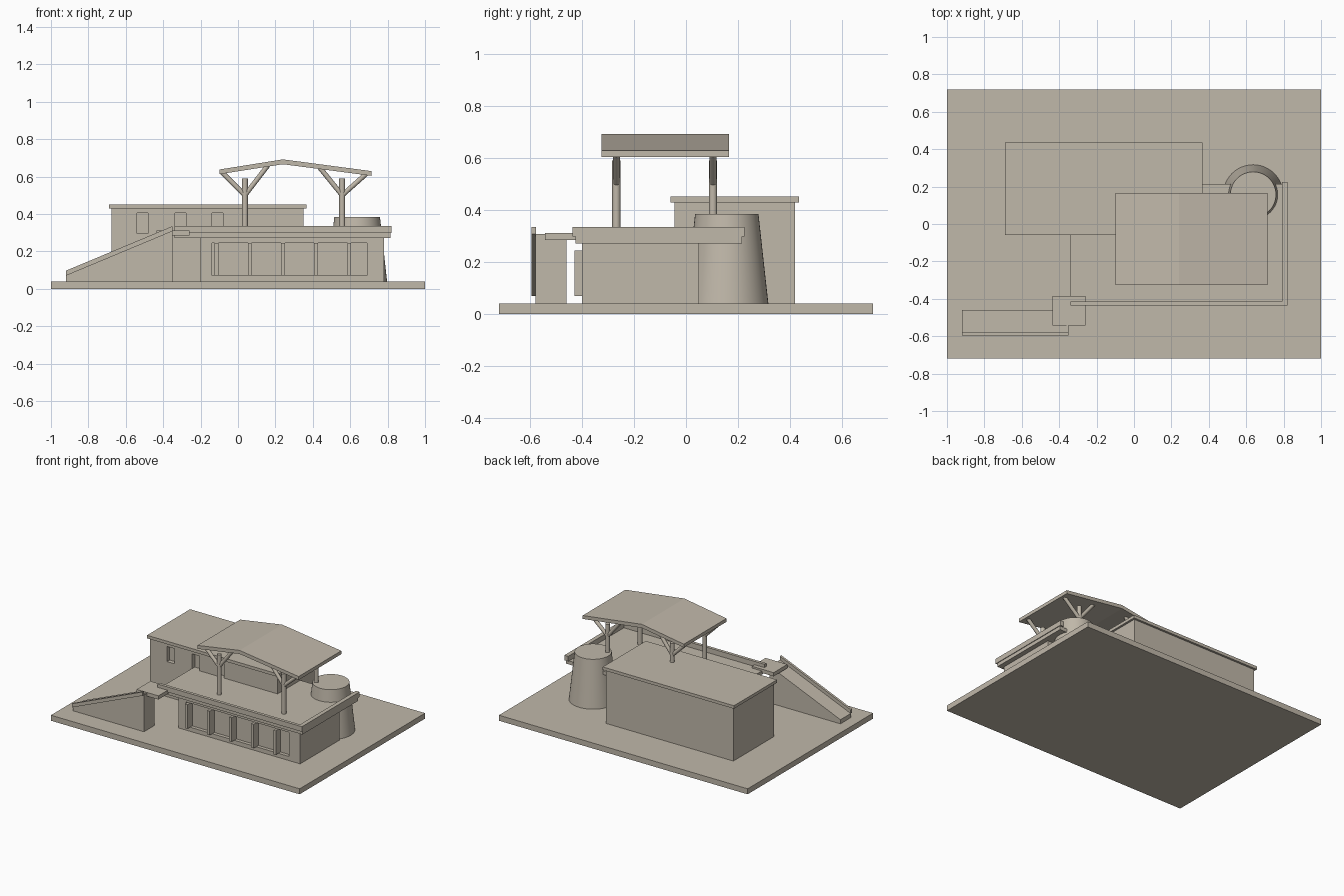
import bpy, bmesh, math
from mathutils import Vector

if "Cube" in bpy.data.objects:
    bpy.data.objects.remove(bpy.data.objects["Cube"])

stone = bpy.data.materials.new("warm beige")
stone.diffuse_color = (0.53, 0.48, 0.40, 1)
stone.use_nodes = True
stone.node_tree.nodes["Principled BSDF"].inputs["Base Color"].default_value = stone.diffuse_color


def make(name, bm):
    bmesh.ops.recalc_face_normals(bm, faces=bm.faces)
    me = bpy.data.meshes.new(name)
    bm.to_mesh(me)
    bm.free()
    me.materials.append(stone)
    ob = bpy.data.objects.new(name, me)
    bpy.context.collection.objects.link(ob)
    return ob


def box(name, x0, x1, y0, y1, z0, z1):
    return prism(name, [(x0, z0), (x1, z0), (x1, z1), (x0, z1)], y0, y1)


def prism(name, profile, y0, y1):
    """Extrude an x-z profile along y."""
    bm = bmesh.new()
    face = bm.faces.new([bm.verts.new((x, y0, z)) for x, z in profile])
    ext = bmesh.ops.extrude_face_region(bm, geom=[face])
    moved = [g for g in ext["geom"] if isinstance(g, bmesh.types.BMVert)]
    bmesh.ops.translate(bm, verts=moved, vec=(0, y1 - y0, 0))
    return make(name, bm)


def rod(name, a, b, r0, r1=None, segments=16):
    """Round bar or cone between two points."""
    a, b = Vector(a), Vector(b)
    bm = bmesh.new()
    bmesh.ops.create_cone(bm, cap_ends=True, segments=segments, radius1=r0,
                          radius2=r0 if r1 is None else r1, depth=(b - a).length)
    rot = Vector((0, 0, 1)).rotation_difference(b - a).to_matrix().to_4x4()
    bm.transform(rot)
    bmesh.ops.translate(bm, verts=bm.verts, vec=(a + b) / 2)
    ob = make(name, bm)
    bpy.ops.object.select_all(action='DESELECT')
    ob.select_set(True)
    bpy.context.view_layer.objects.active = ob
    bpy.ops.object.shade_smooth_by_angle(angle=math.radians(35))
    return ob


def cut(target, cutter):
    mod = target.modifiers.new("opening", 'BOOLEAN')
    mod.operation = 'DIFFERENCE'
    mod.solver = 'EXACT'
    mod.object = cutter
    cutter.hide_render = True
    cutter.hide_viewport = True


# Ground slab
box("base_slab", -1, 1, -0.72, 0.72, 0, 0.04)

# Rear building with roof slab and small window recesses
building = box("rear_building", -0.675, 0.35, -0.045, 0.42, 0.04, 0.43)
box("rear_roof", -0.69, 0.365, -0.06, 0.435, 0.43, 0.452)
for x in (-0.51, -0.308, -0.11):
    cut(building, box("window_cutter", x - 0.029, x + 0.029, -0.1, -0.015, 0.295, 0.405))

# Front block with a long window recess and fins
block = box("front_block", -0.2, 0.78, -0.40, 0.05, 0.04, 0.275)
cut(block, box("recess_cutter", -0.14, 0.69, -0.5, -0.375, 0.07, 0.245))
for i in range(5):
    x = -0.115 + 0.1775 * i
    box("window_fin", x - 0.01, x + 0.01, -0.43, -0.37, 0.07, 0.245)

# Terrace deck and its parapet
box("terrace_deck", -0.34, 0.815, -0.425, 0.215, 0.272, 0.298)
box("front_parapet", -0.34, 0.82, -0.437, -0.415, 0.298, 0.335)
box("side_parapet", 0.79, 0.82, -0.437, 0.225, 0.298, 0.335)

# Tapered tower
rod("tapered_tower", (0.637, 0.157, 0.04), (0.637, 0.157, 0.385), 0.16, 0.122, 48)

# Canopy: folded roof on four braced posts
prism("canopy_roof", [(-0.098, 0.613), (0.24, 0.666), (0.715, 0.604),
                      (0.715, 0.629), (0.24, 0.692), (-0.098, 0.638)], -0.325, 0.165)
for y in (-0.268, 0.104):
    for x, left, right in ((0.037, (-0.085, 0.622), (0.16, 0.66)),
                           (0.557, (0.437, 0.648), (0.685, 0.614))):
        rod("canopy_post", (x, y, 0.298), (x, y, 0.59), 0.016)
        for bx, bz in (left, right):
            rod("canopy_brace", (x, y, 0.50), (bx, y, bz), 0.013)

# Ramp, its side rail and the landing
prism("ramp", [(-0.92, 0.04), (-0.35, 0.04), (-0.35, 0.308), (-0.92, 0.07)], -0.58, -0.46)
prism("ramp_rail", [(-0.92, 0.07), (-0.35, 0.308), (-0.35, 0.335), (-0.92, 0.097)], -0.595, -0.578)
box("landing", -0.435, -0.26, -0.543, -0.385, 0.284, 0.311)
